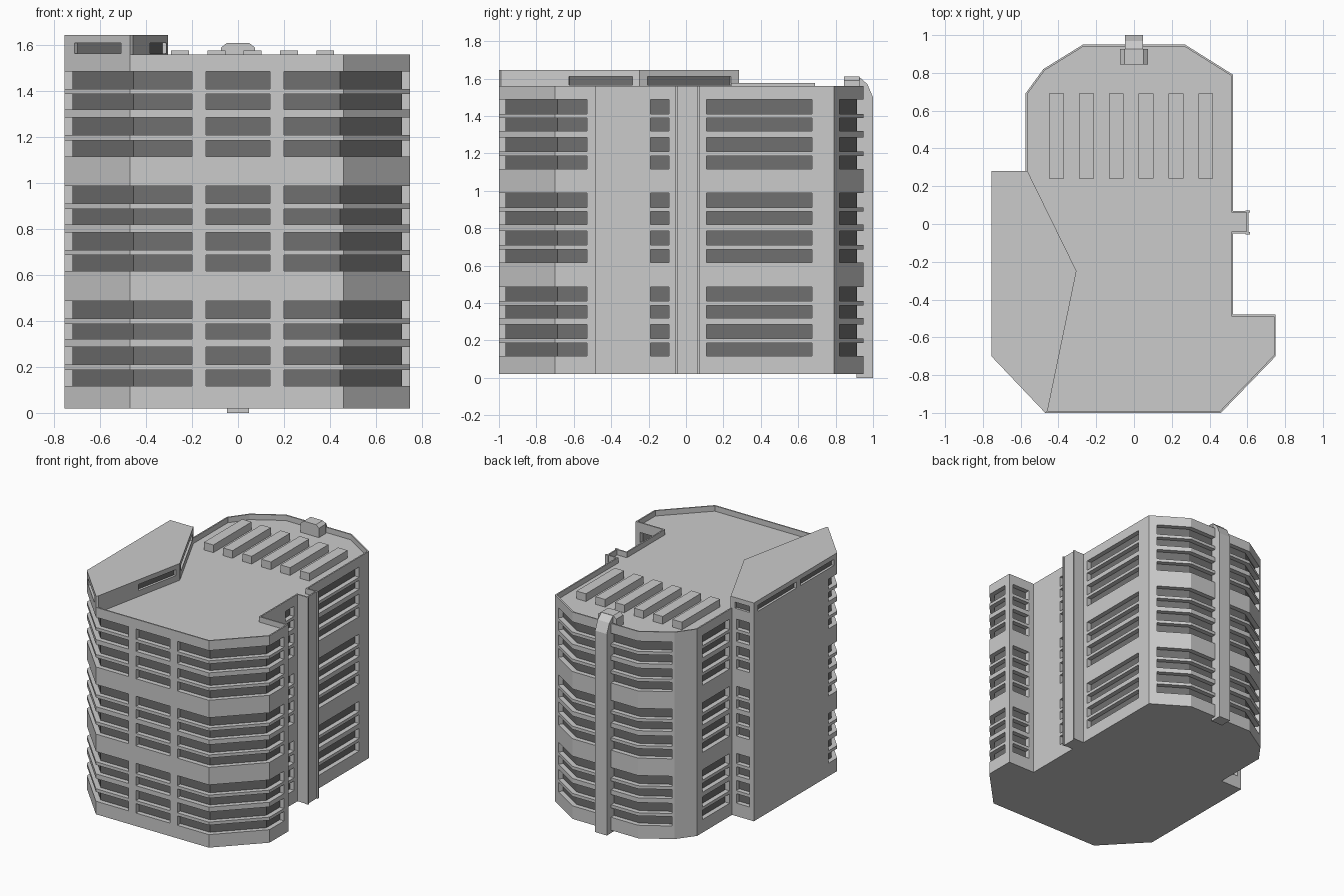
import bpy, bmesh
from mathutils import Vector

if "Cube" in bpy.data.objects:
    bpy.data.objects.remove(bpy.data.objects["Cube"])

dark = bpy.data.materials.new("dark_glass")
dark.diffuse_color = (0.16, 0.16, 0.16, 1)
dark.use_nodes = True
dark.node_tree.nodes["Principled BSDF"].inputs["Base Color"].default_value = dark.diffuse_color


def offset(path, d, closed):
    """Offset a polyline to its left by d, with mitred corners."""
    pts = [Vector(p) for p in path]
    n, out = len(pts), []
    for i, p in enumerate(pts):
        dirs = []
        if closed or i > 0:
            dirs.append((p - pts[i - 1]).normalized())
        if closed or i < n - 1:
            dirs.append((pts[(i + 1) % n] - p).normalized())
        norms = [Vector((-v.y, v.x)) for v in dirs]
        m = sum(norms, Vector((0, 0))).normalized()
        out.append(tuple(p + m * d / m.dot(norms[0])))
    return out


def add_prism(bm, poly, lo, hi, axis="Z", glass=0):
    """Extrude a profile; the first `glass` side faces get the glass slot."""
    def place(p, h):
        return {"X": (h, p[0], p[1]), "Y": (p[0], h, p[1]), "Z": (p[0], p[1], h)}[axis]
    a = [bm.verts.new(place(p, lo)) for p in poly]
    b = [bm.verts.new(place(p, hi)) for p in poly]
    n = len(poly)
    faces = [bm.faces.new(a[::-1]), bm.faces.new(b)]
    for i in range(n):
        j = (i + 1) % n
        f = bm.faces.new((a[i], a[j], b[j], b[i]))
        f.material_index = 1 if i < glass else 0
        faces.append(f)
    bmesh.ops.recalc_face_normals(bm, faces=faces)


def to_object(bm, name, slots=False):
    me = bpy.data.meshes.new(name)
    bm.to_mesh(me)
    bm.free()
    if slots:
        me.materials.append(None)
        me.materials.append(dark)
    ob = bpy.data.objects.new(name, me)
    bpy.context.collection.objects.link(ob)
    return ob


def prism(name, poly, lo, hi, axis="Z", slots=False):
    bm = bmesh.new()
    add_prism(bm, poly, lo, hi, axis)
    return to_object(bm, name, slots)


def cut(target, bm, name):
    cutter = to_object(bm, name, True)
    cutter.hide_render = True
    cutter.hide_viewport = False
    mod = target.modifiers.new(name, "BOOLEAN")
    mod.operation, mod.solver, mod.object = "DIFFERENCE", "EXACT", cutter
    bpy.context.view_layer.objects.active = target
    bpy.ops.object.modifier_apply(modifier=mod.name)
    bpy.data.objects.remove(cutter)


def window_strips(paths, rows, depth):
    bm = bmesh.new()
    for path in paths:
        ring = offset(path, depth, False) + offset(path, -0.02, False)[::-1]
        for lo, hi in rows:
            add_prism(bm, ring, lo, hi, glass=len(path) - 1)
    return bm


# Main block outline, counter-clockwise, with the service shaft on the right
right_part = [(-.47, -1), (.46, -1), (.75, -.70), (.75, -.48), (.525, -.48),
              (.525, -.05), (.605, -.05), (.605, .07), (.525, .07), (.525, .79),
              (.27, .95), (-.27, .95), (-.48, .82), (-.575, .69), (-.575, .28)]
left_part = [(-.755, .28), (-.755, -.70)]
body = prism("main_block", right_part + left_part, .02, 1.56, slots=True)

# Roof deck sunk behind a thin parapet
deck = offset(right_part + [(-.315, -.25)], .01, True)
bm = bmesh.new()
add_prism(bm, deck, 1.52, 1.7)
cut(body, bm, "deck_cutter")

# Recessed window strips, some wrapping round corners, in three groups of four
rows = [(lo + g * .5, hi + g * .5) for g in range(3)
        for lo, hi in ((.117, .187), (.21, .286), (.321, .388), (.411, .487))]
paths = [
    [(-.755, -.60), (-.755, -.70), (-.47, -1), (-.20, -1)],
    [(-.14, -1), (.14, -1)],
    [(.20, -1), (.46, -1), (.75, -.70), (.75, -.53)],
    [(.715, -.48), (.57, -.48)],
    [(.525, -.19), (.525, -.09)],
    [(.525, .11), (.525, .675)],
    [(.477, .82), (.27, .95), (-.27, .95), (-.465, .829)],
    [(-.575, .63), (-.575, .31)],
    [(-.61, .28), (-.72, .28)],
]
cut(body, window_strips(paths, rows, .035), "window_cutter")

# Penthouse wedge on the left of the roof, with clerestory slots
apex, front, back = deck[-1], deck[0], deck[-2]
house = prism("penthouse", [right_part[0], front, apex, back, right_part[-1]] + left_part,
              1.56, 1.645, slots=True)


def on_edge(a, b, s, t):
    a, b = Vector(a), Vector(b)
    return [tuple(a.lerp(b, s)), tuple(a.lerp(b, t))]


slots = [on_edge(front, apex, .49, .95), on_edge(apex, back, .08, .92),
         on_edge((-.755, -.7), (-.47, -1), .15, .86),
         [(-.755, .23), (-.755, -.22)], [(-.755, -.27), (-.755, -.66)],
         [(-.60, .28), (-.72, .28)]]
cut(house, window_strips(slots, [(1.565, 1.61)], .018), "slot_cutter")

# Thin fins on the service shaft edges
for i, y in enumerate((-.055, .06)):
    prism(f"shaft_fin_{i}", [(.59, y), (.615, y), (.615, y + .012), (.59, y + .012)], .02, 1.56)

# Roof vents
for i in range(6):
    x = -.41 + i * .158
    prism(f"roof_vent_{i}", [(x - .039, .24), (x + .039, .24), (x + .039, .69), (x - .039, .69)],
          1.515, 1.577)

# Rear duct running up the back and its cap on the roof
prism("rear_duct", [(.912, 0), (1, 0), (1, 1.50), (.97, 1.57), (.925, 1.61), (.912, 1.61)],
      -.048, .048, "X")
prism("duct_cap", [(-.075, 1.515), (.075, 1.515), (.075, 1.59), (.05, 1.61), (-.05, 1.61),
                   (-.075, 1.59)], .845, .927, "Y")
